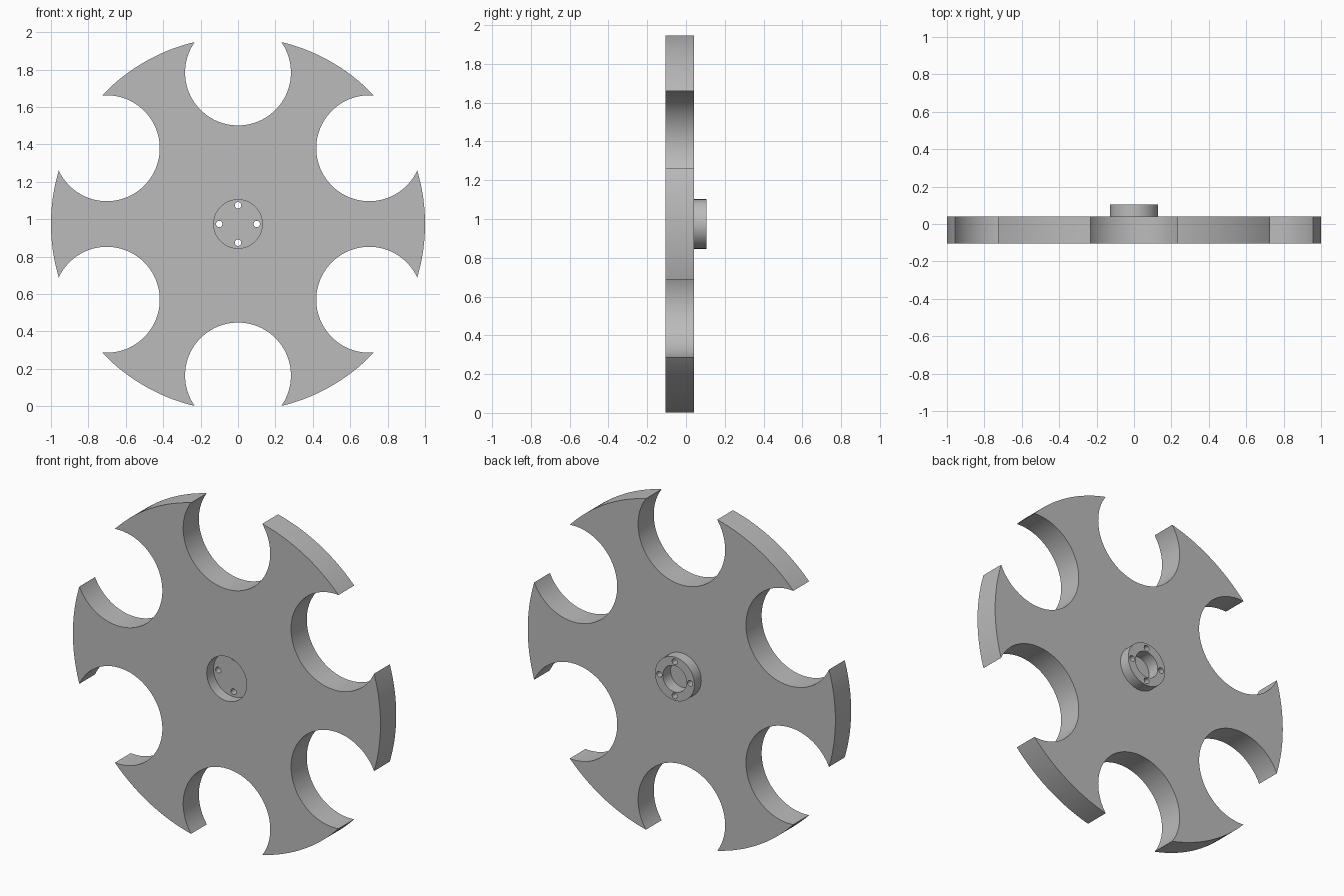
import bpy, math

cube = bpy.data.objects.get("Cube")
if cube:
    bpy.data.objects.remove(cube, do_unlink=True)

CZ = 0.974                                   # height of the wheel axis
FRONT, BACK, BOSS_BACK = -0.105, 0.041, 0.105

grey = bpy.data.materials.new("plain grey")
grey.use_nodes = True
grey.diffuse_color = (0.5, 0.5, 0.5, 1)
grey.node_tree.nodes["Principled BSDF"].inputs["Base Color"].default_value = (0.5, 0.5, 0.5, 1)


def cylinder(name, radius, y0, y1, x=0.0, z=0.0, sides=64):
    """Cylinder along y between y0 and y1, placed relative to the wheel axis."""
    bpy.ops.mesh.primitive_cylinder_add(
        vertices=sides, radius=radius, depth=y1 - y0,
        location=(x, (y0 + y1) / 2, CZ + z), rotation=(math.pi / 2, 0, 0))
    ob = bpy.context.object
    ob.name = name
    ob.data.materials.append(grey)
    return ob


def combine(target, tool, operation):
    """Apply a boolean and discard the tool."""
    mod = target.modifiers.new(tool.name, 'BOOLEAN')
    mod.operation = operation
    mod.solver = 'EXACT'
    mod.object = tool
    bpy.context.view_layer.objects.active = target
    bpy.ops.object.modifier_apply(modifier=mod.name)
    bpy.data.objects.remove(tool, do_unlink=True)


# Disc with a raised hub on the back
wheel = cylinder("notched_wheel", 1.0, FRONT, BACK, sides=180)
combine(wheel, cylinder("hub", 0.128, -0.01, BOSS_BACK), 'UNION')

# Six round notches cut into the rim
for k in range(6):
    a = math.radians(90 + 60 * k)
    combine(wheel, cylinder("notch_cutter", 0.283, -0.3, 0.3,
                            0.81 * math.cos(a), 0.81 * math.sin(a), 96), 'DIFFERENCE')

# Front recess and blind bore in the hub
combine(wheel, cylinder("recess_cutter", 0.13, -0.3, FRONT + 0.064), 'DIFFERENCE')
combine(wheel, cylinder("bore_cutter", 0.077, BOSS_BACK - 0.072, 0.3), 'DIFFERENCE')

# Four bolt holes through the hub
for k in range(4):
    a = math.radians(90 * k)
    combine(wheel, cylinder("bolt_hole_cutter", 0.017, -0.3, 0.3,
                            0.1 * math.cos(a), 0.1 * math.sin(a), 24), 'DIFFERENCE')

# Smooth curved walls, crisp edges
bpy.ops.object.select_all(action='DESELECT')
wheel.select_set(True)
bpy.context.view_layer.objects.active = wheel
bpy.ops.object.shade_smooth_by_angle(angle=math.radians(30))
